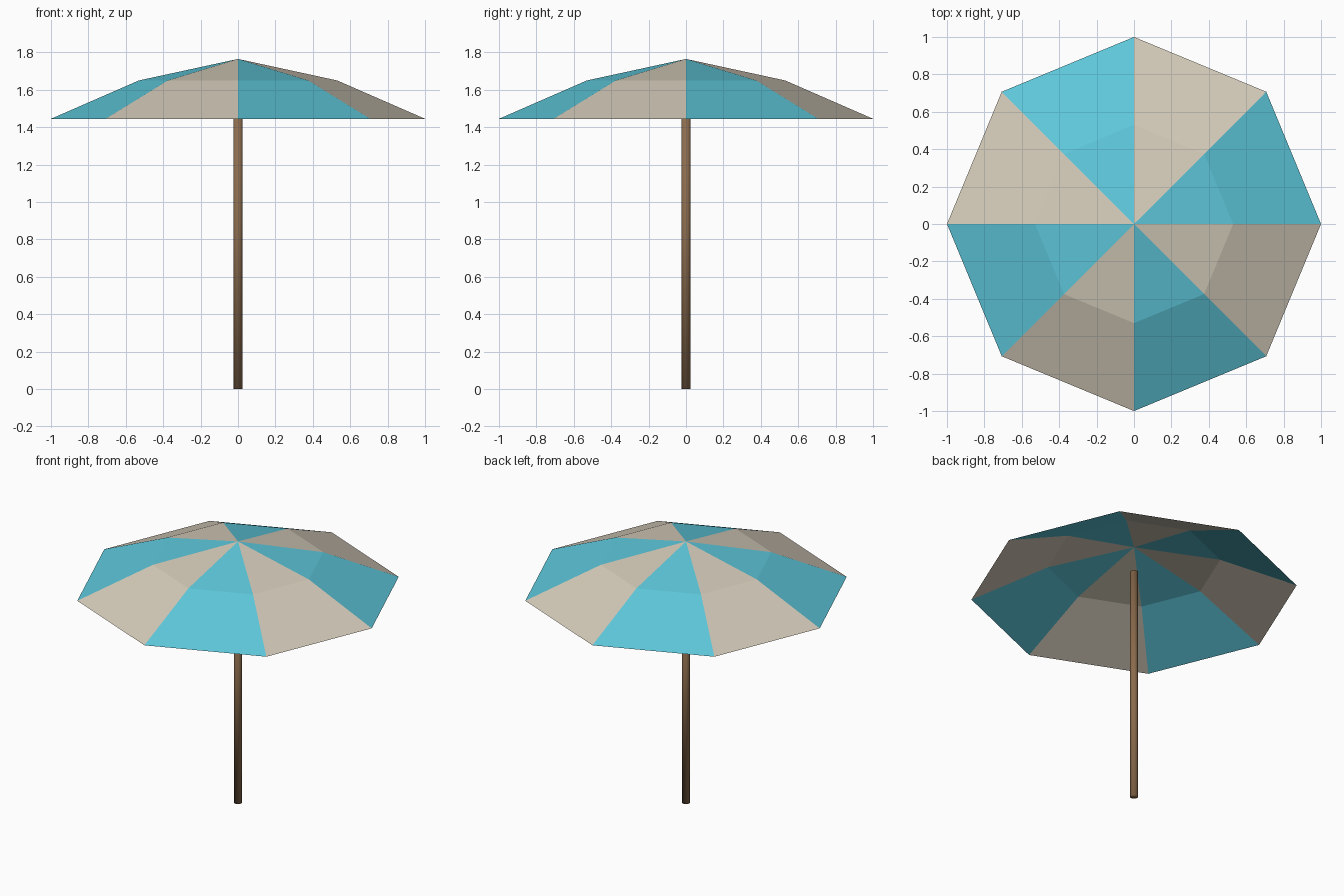
import bpy, bmesh
from math import cos, sin, pi

cube = bpy.data.objects.get("Cube")
if cube:
    bpy.data.objects.remove(cube, do_unlink=True)


def material(name, rgb):
    mat = bpy.data.materials.new(name)
    mat.use_nodes = True
    colour = (*rgb, 1)
    mat.diffuse_color = colour
    mat.node_tree.nodes["Principled BSDF"].inputs["Base Color"].default_value = colour
    return mat


def add_object(name, bm, mats):
    mesh = bpy.data.meshes.new(name)
    bm.to_mesh(mesh)
    bm.free()
    for mat in mats:
        mesh.materials.append(mat)
    obj = bpy.data.objects.new(name, mesh)
    bpy.context.collection.objects.link(obj)
    return obj


teal = material("teal cloth", (0.11, 0.57, 0.70))
cream = material("cream cloth", (0.66, 0.60, 0.49))
wood = material("brown wood", (0.26, 0.15, 0.075))

# Canopy: eight alternating panels, each folded once between rim and peak
PANELS = 8
RIM, FOLD, PEAK = (1.0, 1.445), (0.53, 1.65), 1.765
bm = bmesh.new()


def ring(radius, z):
    return [bm.verts.new((radius * cos(2 * pi * i / PANELS),
                          radius * sin(2 * pi * i / PANELS), z))
            for i in range(PANELS)]


rim, fold = ring(*RIM), ring(*FOLD)
peak = bm.verts.new((0, 0, PEAK))
for i in range(PANELS):
    j = (i + 1) % PANELS
    for corners in ((rim[i], rim[j], fold[j], fold[i]), (fold[i], fold[j], peak)):
        bm.faces.new(corners).material_index = i % 2
add_object("canopy", bm, [teal, cream])

# Pole: smooth-shaded round post ending just under the canopy
POLE_TOP = 1.59
bm = bmesh.new()
bmesh.ops.create_cone(bm, cap_ends=True, segments=12, radius1=0.025,
                      radius2=0.025, depth=POLE_TOP)
bmesh.ops.translate(bm, vec=(0, 0, POLE_TOP / 2), verts=bm.verts)
for face in bm.faces:
    face.smooth = True
add_object("pole", bm, [wood])
